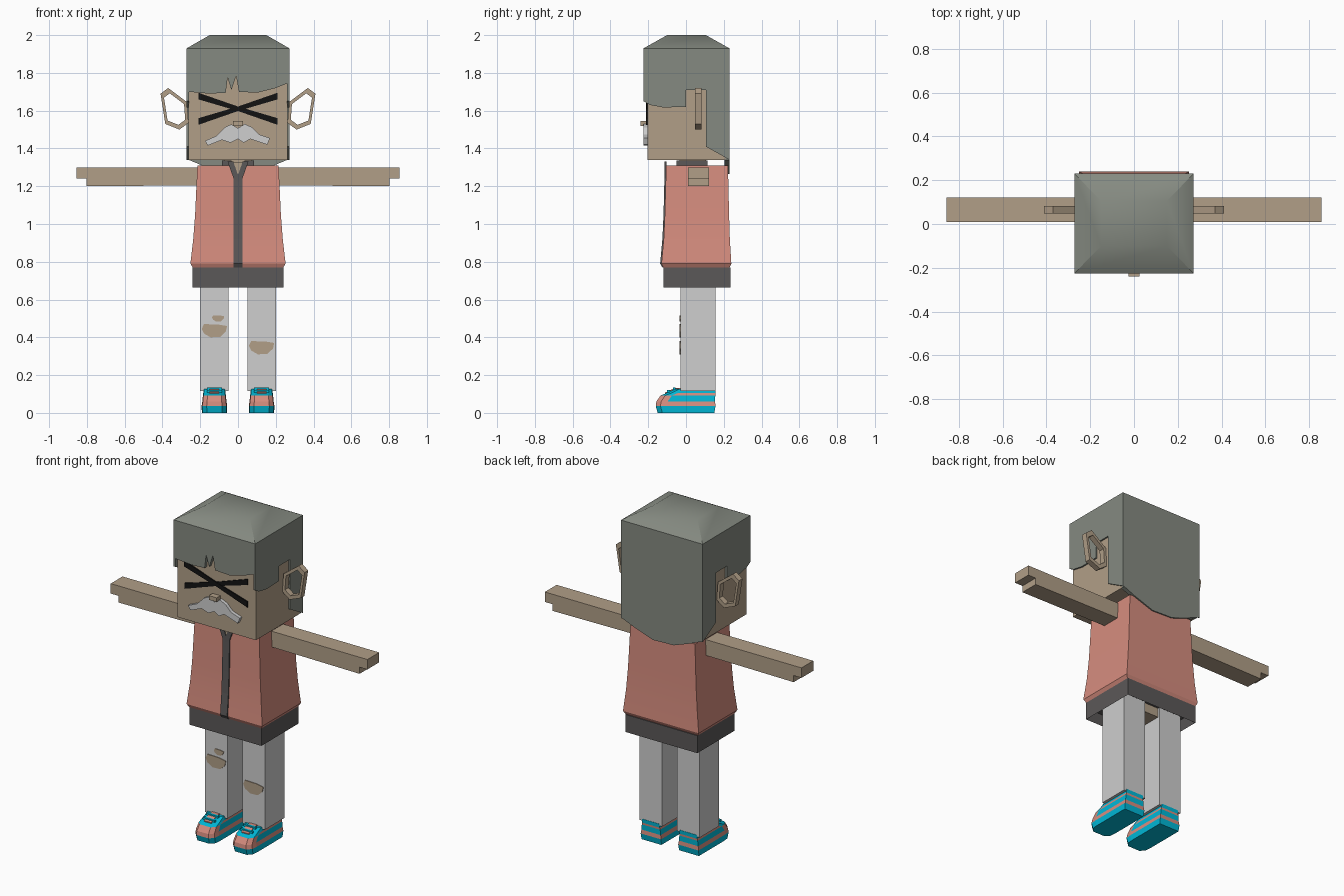
import bpy, bmesh, math

if "Cube" in bpy.data.objects:
    bpy.data.objects.remove(bpy.data.objects["Cube"], do_unlink=True)


def material(name, r, g, b):
    m = bpy.data.materials.new(name)
    m.use_nodes = True
    m.diffuse_color = (r, g, b, 1)
    m.node_tree.nodes["Principled BSDF"].inputs["Base Color"].default_value = (r, g, b, 1)
    return m


HAIR = material("grey hair", 0.235, 0.255, 0.22)
SKIN = material("skin", 0.44, 0.345, 0.245)
CORAL = material("coral", 0.67, 0.265, 0.21)
DARK = material("charcoal", 0.105, 0.098, 0.098)
PALE = material("pale grey", 0.62, 0.62, 0.62)
CYAN = material("cyan", 0.0, 0.48, 0.68)
BLACK = material("black", 0.006, 0.006, 0.006)


def finish(name, bm, mats, smooth=None):
    bmesh.ops.recalc_face_normals(bm, faces=bm.faces)
    me = bpy.data.meshes.new(name)
    bm.to_mesh(me)
    bm.free()
    for m in mats:
        me.materials.append(m)
    if smooth:
        me.shade_smooth()
        me.set_sharp_from_angle(angle=math.radians(smooth))
    ob = bpy.data.objects.new(name, me)
    bpy.context.collection.objects.link(ob)
    return ob


def place(axis, u, v, d):
    return (d, u, v) if axis == "x" else (u, d, v)


def prism(name, pts, axis, lo, hi, mat):
    """Outline extruded along x (points are y,z) or y (points are x,z)."""
    bm = bmesh.new()
    face = bm.faces.new([bm.verts.new(place(axis, u, v, lo)) for u, v in pts])
    ext = bmesh.ops.extrude_face_region(bm, geom=[face])["geom"]
    shift = place(axis, 0, 0, hi - lo)
    bmesh.ops.translate(bm, vec=shift, verts=[g for g in ext if isinstance(g, bmesh.types.BMVert)])
    return finish(name, bm, [mat])


def box(name, x, y, z, mat):
    pts = [(x[0], z[0]), (x[1], z[0]), (x[1], z[1]), (x[0], z[1])]
    return prism(name, pts, "y", y[0], y[1], mat)


def loft(name, rings, mats, rule=None, smooth=None):
    """Skin stacked rings of equal length and cap both ends."""
    bm = bmesh.new()
    loops = [[bm.verts.new(p) for p in ring] for ring in rings]
    n = len(loops[0])
    for k, (a, b) in enumerate(zip(loops, loops[1:])):
        for i in range(n):
            j = (i + 1) % n
            f = bm.faces.new((a[i], a[j], b[j], b[i]))
            if rule:
                f.material_index = rule(k, f.calc_center_median())
    bm.faces.new(loops[0])
    bm.faces.new(loops[-1])
    return finish(name, bm, mats, smooth)


def rect(hx, y0, y1, z):
    return [(-hx, y0, z), (hx, y0, z), (hx, y1, z), (-hx, y1, z)]


# Head and face
box("head", (-0.261, 0.263), (-0.205, 0.21), (1.34, 1.925), SKIN)
box("nose", (-0.026, 0.026), (-0.24, -0.2), (1.52, 1.545), SKIN)
for s in (-1, 1):
    bar = [(-0.21, 1.61 + s * 0.085), (0, 1.622), (0.21, 1.61 - s * 0.05),
           (0.21, 1.61 - s * 0.085), (0, 1.598), (-0.21, 1.61 + s * 0.05)]
    if s < 0:
        bar = [(-0.21, 1.525), (-0.21, 1.56), (0, 1.622), (0.21, 1.695), (0.21, 1.66), (0, 1.598)]
    else:
        bar = [(-0.21, 1.66), (-0.21, 1.695), (0, 1.622), (0.21, 1.56), (0.21, 1.525), (0, 1.598)]
    prism("eye_stroke", bar, "y", -0.211 - s * 0.001, -0.204, BLACK)
moustache = [(-0.175, 1.44), (-0.117, 1.465), (-0.07, 1.512), (-0.035, 1.528), (0, 1.507),
             (0.035, 1.53), (0.075, 1.512), (0.11, 1.475), (0.17, 1.455), (0.155, 1.42),
             (0.065, 1.45), (0.03, 1.43), (0, 1.45), (-0.04, 1.43), (-0.085, 1.445), (-0.16, 1.415)]
prism("moustache", moustache, "y", -0.225, -0.204, PALE)

# Hair: chamfered cap, fringe, side panels and back panel
loft("hair_cap", [rect(0.272, -0.225, 0.23, 1.93), rect(0.15, -0.1, 0.105, 2.0)], [HAIR], smooth=40)
fringe = [(-0.262, 1.93), (-0.262, 1.7), (-0.15, 1.69), (-0.065, 1.695), (-0.055, 1.775),
          (-0.035, 1.71), (-0.01, 1.785), (0.005, 1.7), (0.1, 1.695), (0.2, 1.72),
          (0.262, 1.745), (0.262, 1.93)]
prism("hair_fringe", fringe, "y", -0.225, -0.204, HAIR)
side = [(-0.225, 1.93), (-0.225, 1.65), (-0.19, 1.63), (-0.12, 1.617), (0, 1.62), (0, 1.71),
        (0.105, 1.71), (0.105, 1.41), (0.23, 1.34), (0.23, 1.93)]
for s in (-1, 1):
    prism("hair_side", side, "x", s * 0.26, s * 0.272, HAIR)
back = [(-0.262, 1.93), (-0.262, 1.34), (-0.19, 1.31), (-0.08, 1.27), (0.06, 1.265),
        (0.19, 1.31), (0.262, 1.34), (0.262, 1.93)]
prism("hair_back", back, "y", 0.205, 0.23, HAIR)

# Large open ears
ear = [(0.41, 1.69), (0.37, 1.72), (0.27, 1.645), (0.262, 1.535), (0.31, 1.5), (0.385, 1.53)]
cx, cz = (sum(c) / len(ear) for c in zip(*ear))
for s in (-1, 1):
    bm = bmesh.new()
    loops = []
    for scale, y in ((1, 0.048), (1, 0.082), (0.76, 0.082), (0.76, 0.048)):
        loops.append([bm.verts.new((s * (cx + (x - cx) * scale), y, cz + (z - cz) * scale))
                      for x, z in ear])
    for k in range(4):
        a, b = loops[k], loops[(k + 1) % 4]
        for i in range(6):
            j = (i + 1) % 6
            bm.faces.new((a[i], a[j], b[j], b[i]))
    finish("ear_ring", bm, [SKIN])

# Neck, collar and jacket
box("neck", (-0.075, 0.075), (-0.035, 0.105), (1.28, 1.36), SKIN)
for s in (-1, 1):
    box("collar_side", (s * 0.035, s * 0.085), (-0.05, 0.115), (1.29, 1.335), DARK)
box("collar_back", (-0.085, 0.085), (0.1, 0.115), (1.29, 1.335), DARK)
loft("jacket", [rect(0.24, -0.12, 0.23, 0.77), rect(0.252, -0.13, 0.24, 0.79),
                rect(0.237, -0.118, 0.232, 0.92), rect(0.227, -0.112, 0.228, 1.05),
                rect(0.215, -0.105, 0.222, 1.31)], [CORAL], smooth=25)
zipper = [(-0.125, 0.77), (-0.137, 0.79), (-0.125, 0.92), (-0.119, 1.05), (-0.114, 1.25),
          (-0.1, 1.25), (-0.1, 0.77)]
prism("zipper", zipper, "x", -0.023, 0.023, DARK)
prism("throat", [(-0.03, 1.325), (0, 1.24), (0.03, 1.325)], "y", -0.111, -0.103, SKIN)
for s in (-1, 1):
    lapel = [(0, 1.225), (s * 0.023, 1.24), (s * 0.055, 1.33), (s * 0.025, 1.33), (0, 1.26)]
    prism("lapel", lapel, "y", -0.115, -0.103, DARK)

# Waistband, open underneath
band = box("waistband", (-0.24, 0.24), (-0.12, 0.235), (0.665, 0.77), DARK)
bm = bmesh.new()
bm.from_mesh(band.data)
bm.normal_update()
under = [f for f in bm.faces if f.normal.z < -0.9]
bmesh.ops.inset_region(bm, faces=under, thickness=0.02)
bmesh.ops.translate(bm, vec=(0, 0, 0.06), verts=under[0].verts)
bm.to_mesh(band.data)
bm.free()
box("hips", (-0.05, 0.05), (-0.02, 0.145), (0.67, 0.74), SKIN)

# Plan outline of a shoe at one height
def shoe_ring(mid, hw, front, heel, z):
    plan = [(-0.6, front), (0.6, front), (0.95, front + 0.025), (1, front + 0.06), (1, heel),
            (-1, heel), (-1, front + 0.06), (-0.95, front + 0.025)]
    return [(mid + x * hw, y, z) for x, y in plan]


def shoe_colour(k, c):
    if k == 2:
        return 1 if c.y < -0.07 else 0
    if k == 3:
        return 1 if c.y > -0.03 else 0
    return 1 if k == 1 else 0


# Arms, legs and shoes
for s in (-1, 1):
    arm = [(0.2, 1.3), (0.855, 1.3), (0.855, 1.24), (0.803, 1.24), (0.803, 1.2), (0.2, 1.205)]
    prism("arm", [(s * x, z) for x, z in arm], "y", 0.01, 0.122, SKIN)
    box("leg", (s * 0.05, s * 0.2), (-0.03, 0.155), (0.115, 0.74), PALE)
    mid = s * 0.125
    loft("shoe", [shoe_ring(mid, 0.066, -0.15, 0.15, 0), shoe_ring(mid, 0.068, -0.16, 0.156, 0.036),
                  shoe_ring(mid, 0.064, -0.157, 0.154, 0.06), shoe_ring(mid, 0.061, -0.135, 0.155, 0.092),
                  shoe_ring(mid, 0.059, -0.105, 0.156, 0.104), shoe_ring(mid, 0.057, -0.06, 0.157, 0.126)],
         [CYAN, CORAL], shoe_colour)
    tongue = [(-0.11, 0.1), (-0.11, 0.108), (-0.06, 0.131), (-0.03, 0.131), (-0.03, 0.12), (-0.06, 0.12)]
    prism("shoe_tongue", tongue, "x", mid - 0.025, mid + 0.025, CORAL)
    for i in range(2):
        y, z = -0.1 + 0.03 * i, 0.108 + 0.014 * i
        box("shoe_lace", (mid - 0.04, mid + 0.04), (y, y + 0.014), (z, z + 0.012), CYAN)

# Torn knee patches
tear = [(-0.067, 0.01), (-0.055, 0.035), (0.02, 0.033), (0.067, 0.025), (0.06, -0.005),
        (0.03, -0.033), (-0.02, -0.035), (-0.055, -0.015)]
for cx, cz, scale in ((-0.125, 0.435, 1), (0.125, 0.345, 1), (-0.105, 0.5, 0.48)):
    prism("knee_tear", [(cx + x * scale, cz + z * scale) for x, z in tear], "y", -0.034, -0.028, SKIN)
